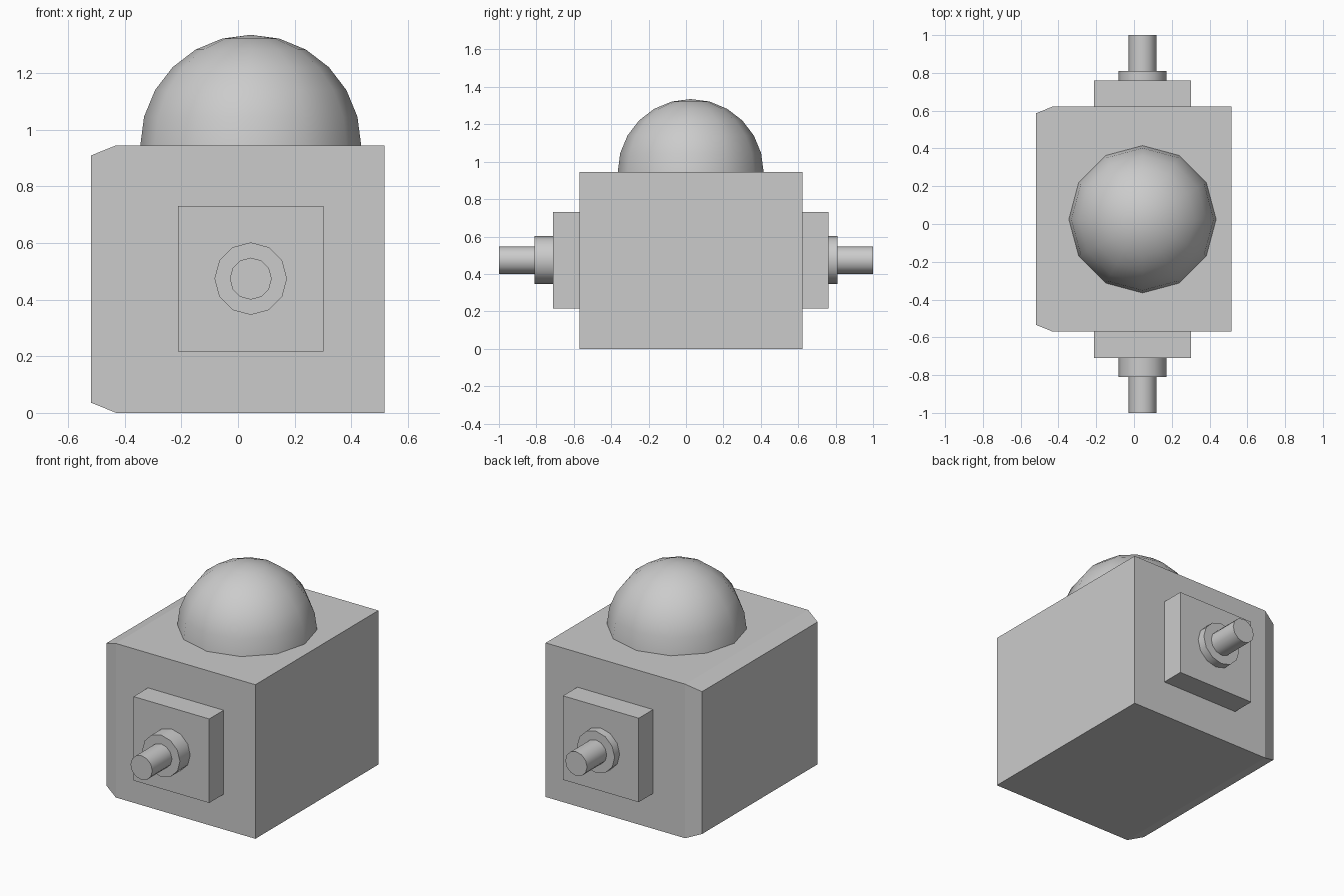
import bpy, bmesh, math
from mathutils import Matrix, Vector

if "Cube" in bpy.data.objects:
    bpy.data.objects.remove(bpy.data.objects["Cube"])

CX, CY, AXLE_Z = 0.045, 0.025, 0.474
BODY_TOP = 0.945


def finish(name, bm, smooth=False):
    bmesh.ops.recalc_face_normals(bm, faces=bm.faces)
    mesh = bpy.data.meshes.new(name)
    bm.to_mesh(mesh)
    bm.free()
    obj = bpy.data.objects.new(name, mesh)
    bpy.context.collection.objects.link(obj)
    if smooth:
        bpy.ops.object.select_all(action='DESELECT')
        obj.select_set(True)
        bpy.context.view_layer.objects.active = obj
        bpy.ops.object.shade_smooth_by_angle(angle=math.radians(40))
    return obj


def box_mesh(lo, hi):
    lo, hi = Vector(lo), Vector(hi)
    bm = bmesh.new()
    bmesh.ops.create_cube(bm, size=1, matrix=Matrix.Translation((lo + hi) / 2)
                          @ Matrix.Diagonal((hi - lo).to_4d()))
    return bm


def rod(name, radius, half_length):
    # 12-sided cylinder along y with a vertex pointing up
    bm = bmesh.new()
    bmesh.ops.create_cone(bm, cap_ends=True, segments=12, radius1=radius,
                          radius2=radius, depth=2 * half_length,
                          matrix=Matrix.Translation((CX, 0, AXLE_Z))
                          @ Matrix.Rotation(math.pi / 2, 4, 'X'))
    return finish(name, bm, smooth=True)


# Body block with a bevelled left face
bm = box_mesh((-0.43, -0.57, 0), (0.517, 0.622, BODY_TOP))
bm.normal_update()
left = min(bm.faces, key=lambda f: f.calc_center_median().x)
bmesh.ops.inset_region(bm, faces=[left], thickness=0.036, depth=0.09,
                       use_even_offset=True)
for v in left.verts:
    v.co.x = -0.519
finish("body", bm)

# Square mounting plates on both ends
for name, y0, y1 in (("front_plate", -0.71, -0.56), ("back_plate", 0.61, 0.761)):
    finish(name, box_mesh((CX - 0.257, y0, 0.216), (CX + 0.257, y1, 0.731)))

# Collar and pin running through the body
rod("collar", 0.128, 0.81)
rod("pin", 0.074, 1.0)

# Half-sphere dome on top
bm = bmesh.new()
bmesh.ops.create_uvsphere(bm, u_segments=12, v_segments=12, radius=0.39,
                          matrix=Matrix.Translation((CX, CY, BODY_TOP)))
bmesh.ops.delete(bm, geom=[v for v in bm.verts if v.co.z < BODY_TOP - 0.01],
                 context='VERTS')
bmesh.ops.holes_fill(bm, edges=[e for e in bm.edges if e.is_boundary], sides=0)
finish("dome", bm, smooth=True)
